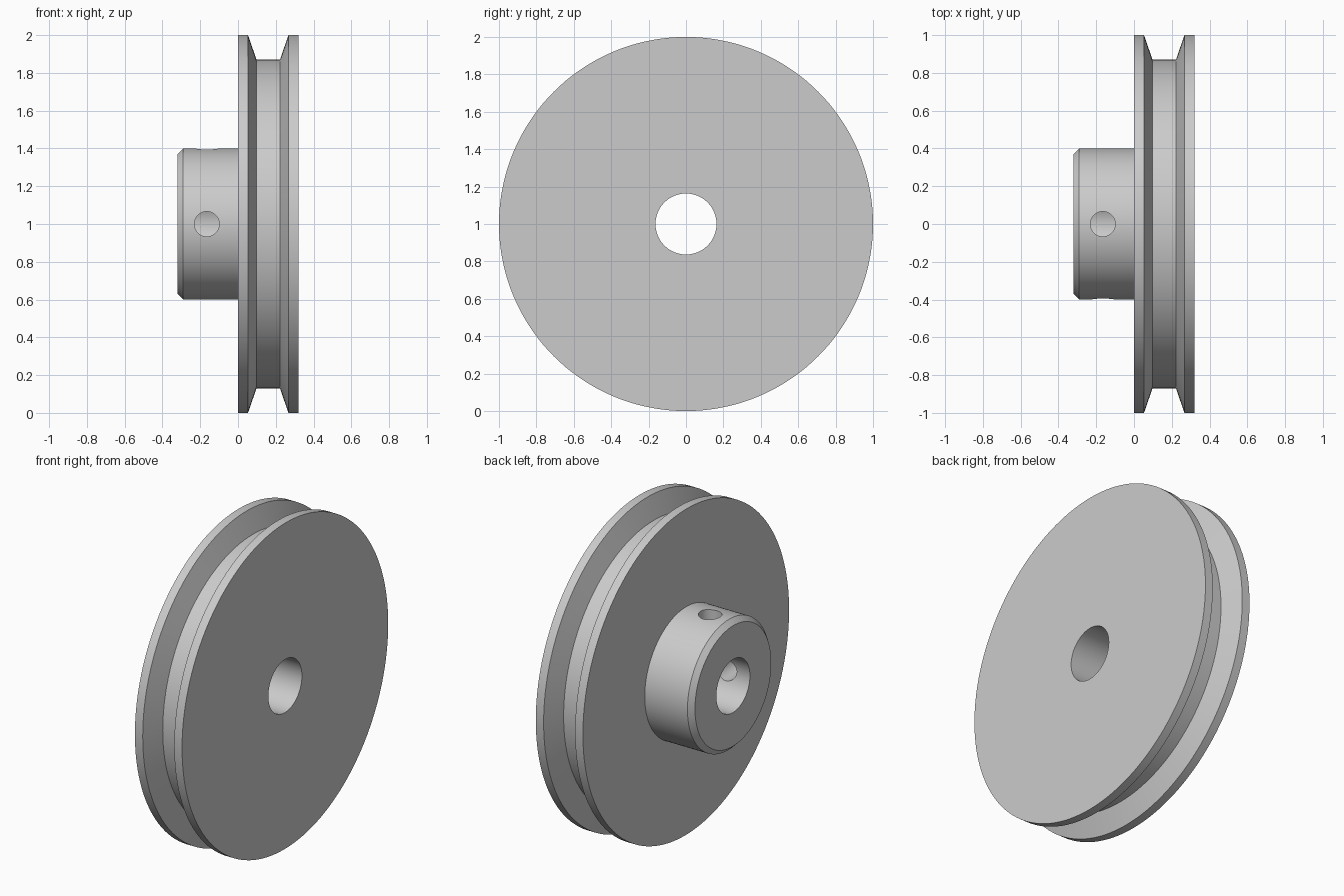
import bpy
import bmesh
import math
from mathutils import Matrix, Vector

old = bpy.data.objects.get("Cube")
if old:
    bpy.data.objects.remove(old, do_unlink=True)

CENTRE = Vector((0, 0, 1))
HOLE_X = -0.165
HOLE_RADIUS = 0.066

# Plain grey metal
metal = bpy.data.materials.new("grey_metal")
metal.use_nodes = True
colour = (0.6, 0.6, 0.6, 1)
metal.diffuse_color = colour
metal.node_tree.nodes["Principled BSDF"].inputs["Base Color"].default_value = colour


def make_object(name, bm):
    bmesh.ops.recalc_face_normals(bm, faces=bm.faces)
    mesh = bpy.data.meshes.new(name)
    bm.to_mesh(mesh)
    bm.free()
    mesh.materials.append(metal)
    obj = bpy.data.objects.new(name, mesh)
    bpy.context.collection.objects.link(obj)
    return obj


def lathe(name, profile, steps=144):
    """Spin a closed (x, radius) profile around the wheel's axle."""
    bm = bmesh.new()
    verts = [bm.verts.new((x, 0, r)) for x, r in profile]
    edges = [bm.edges.new((a, b)) for a, b in zip(verts, verts[1:] + verts[:1])]
    bmesh.ops.spin(bm, geom=verts + edges, cent=(0, 0, 0), axis=(1, 0, 0),
                   angle=math.tau, steps=steps)
    bmesh.ops.remove_doubles(bm, verts=bm.verts, dist=1e-4)
    bmesh.ops.translate(bm, verts=bm.verts, vec=CENTRE)
    return make_object(name, bm)


def drill(obj, direction):
    """Cut a set-screw hole from the axle out through one side of the hub."""
    length = 0.6
    bm = bmesh.new()
    turn = Vector((0, 0, 1)).rotation_difference(direction).to_matrix().to_4x4()
    place = Matrix.Translation(CENTRE + Vector((HOLE_X, 0, 0)) + direction * length / 2)
    bmesh.ops.create_cone(bm, cap_ends=True, segments=48, radius1=HOLE_RADIUS,
                          radius2=HOLE_RADIUS, depth=length, matrix=place @ turn)
    cutter = make_object("hole_cutter", bm)
    cutter.hide_render = True
    mod = obj.modifiers.new("screw_hole", 'BOOLEAN')
    mod.operation = 'DIFFERENCE'
    mod.solver = 'EXACT'
    mod.object = cutter
    bpy.ops.object.modifier_apply(modifier=mod.name)
    bpy.data.objects.remove(cutter, do_unlink=True)


# Grooved wheel with a chamfered hub and a through bore
pulley = lathe("pulley_wheel", [
    (-0.32, 0.163), (-0.32, 0.37), (-0.29, 0.40), (0, 0.40), (0, 1),
    (0.053, 1), (0.098, 0.87), (0.222, 0.87), (0.267, 1), (0.32, 1), (0.32, 0.163),
])
bpy.ops.object.select_all(action='DESELECT')
pulley.select_set(True)
bpy.context.view_layer.objects.active = pulley

# Two set-screw holes, on the top and the front of the hub
for side in (Vector((0, 0, 1)), Vector((0, -1, 0))):
    drill(pulley, side)

bpy.ops.object.shade_smooth_by_angle(angle=math.radians(30))
